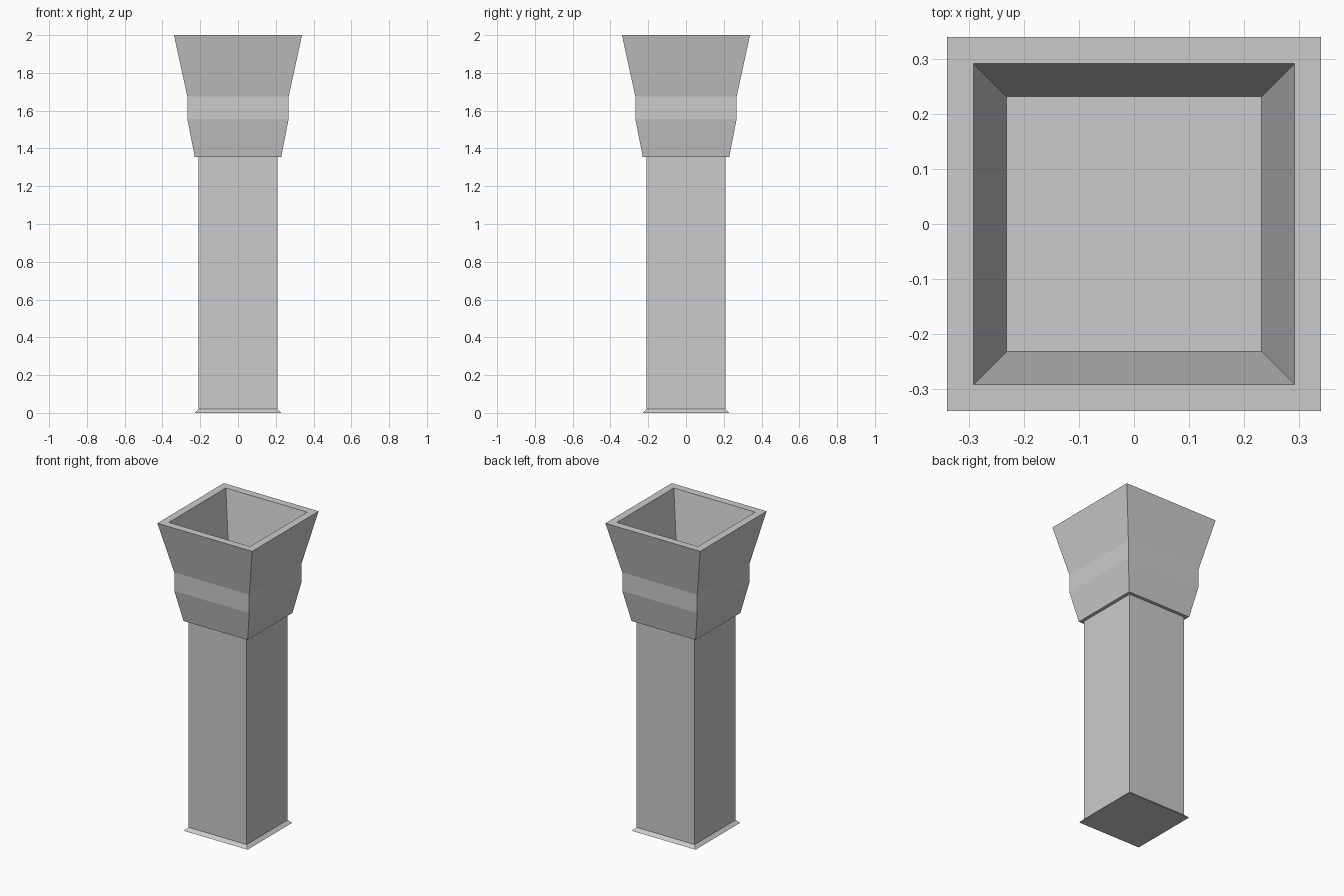
import bpy, bmesh

if "Cube" in bpy.data.objects:
    bpy.data.objects.remove(bpy.data.objects["Cube"])


def square_loft(name, profile):
    """Loft square rings (half width, height) and cap both ends."""
    bm = bmesh.new()
    rings = []
    for h, z in profile:
        rings.append([bm.verts.new((sx * h, sy * h, z))
                      for sx, sy in ((-1, -1), (1, -1), (1, 1), (-1, 1))])
    for a, b in zip(rings, rings[1:]):
        for i in range(4):
            j = (i + 1) % 4
            bm.faces.new((a[i], a[j], b[j], b[i]))
    bm.faces.new(rings[0][::-1])
    bm.faces.new(rings[-1])
    mesh = bpy.data.meshes.new(name)
    bm.to_mesh(mesh)
    bm.free()
    obj = bpy.data.objects.new(name, mesh)
    bpy.context.collection.objects.link(obj)
    return obj


# One continuous shell, from the ground up and down into the open top
square_loft("square_pedestal", [
    (0.228, 0.0), (0.208, 0.02),      # flared foot
    (0.208, 1.356),                   # shaft
    (0.229, 1.356),                   # ledge under the head
    (0.268, 1.555), (0.268, 1.674),   # lower flare and straight band
    (0.339, 2.0),                     # upper flare
    (0.291, 2.0),                     # rim
    (0.231, 1.674),                   # recess walls and floor
])
